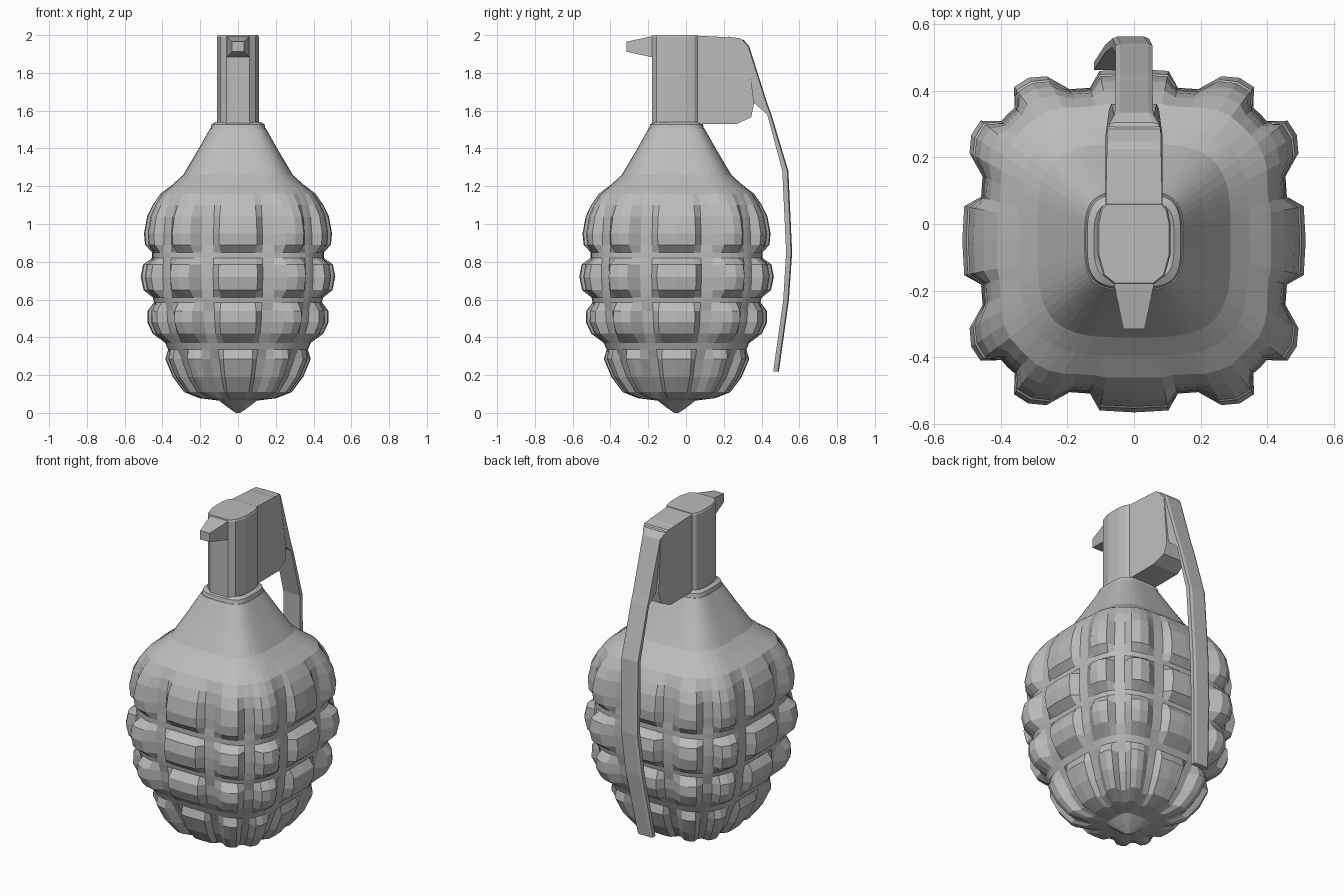
import bpy, bmesh, math

if "Cube" in bpy.data.objects:
    bpy.data.objects.remove(bpy.data.objects["Cube"])

metal = bpy.data.materials.new("grey metal")
metal.diffuse_color = (0.5, 0.5, 0.5, 1)
metal.use_nodes = True
metal.node_tree.nodes["Principled BSDF"].inputs["Base Color"].default_value = metal.diffuse_color
CY = -0.05  # body axis in y


def make(name, verts, faces):
    me = bpy.data.meshes.new(name)
    me.from_pydata(verts, [], faces)
    bm = bmesh.new()
    bm.from_mesh(me)
    bmesh.ops.recalc_face_normals(bm, faces=bm.faces)
    bm.to_mesh(me)
    bm.free()
    me.materials.append(metal)
    ob = bpy.data.objects.new(name, me)
    bpy.context.collection.objects.link(ob)
    return ob


def loft(name, rings):
    """Skin a list of equal-length rings and cap both ends."""
    n = len(rings[0])
    verts = [v for r in rings for v in r]
    faces = [(i * n + j, i * n + (j + 1) % n, (i + 1) * n + (j + 1) % n, (i + 1) * n + j)
             for i in range(len(rings) - 1) for j in range(n)]
    faces += [tuple(range(n)), tuple(range((len(rings) - 1) * n, len(rings) * n))]
    return make(name, verts, faces)


# Body: rounded-square rings; (height, groove radius, pad height)
rows = [(0.0, .012, 0), (.03, .055, 0), (.065, .10, 0), (.078, .18, .025), (.11, .25, .035),
        (.19, .305, .04), (.285, .345, .04), (.335, .37, 0), (.37, .385, 0),
        (.42, .412, .04), (.48, .43, .05), (.54, .435, .043), (.585, .445, 0), (.61, .45, 0),
        (.65, .455, .045), (.72, .46, .055), (.785, .458, .045), (.82, .455, 0), (.85, .455, 0),
        (.89, .452, .04), (.95, .452, .046), (1.04, .445, .036), (1.10, .432, .02),
        (1.16, .405, .006), (1.21, .345, 0), (1.26, .29, 0), (1.39, .213, 0), (1.505, .148, 0)]
# Angles across one side of the square: (degrees, pad weight)
cols = [(-45, 0), (-42, 0), (-38, .85), (-33, 1), (-28, .85), (-23, 0), (-16, 0), (-11.5, .9),
        (0, 1), (11.5, .9), (16, 0), (23, 0), (28, .85), (33, 1), (38, .85), (42, 0)]


def square_ring(z, r, h=0.0, n=3.6):
    ring = []
    for side in range(4):
        for deg, w in cols:
            a = math.radians(deg + 90 * side)
            c, s = math.cos(a), math.sin(a)
            k = (abs(c) ** n + abs(s) ** n) ** (-1 / n)
            rad = (r + h * w) * k
            ring.append((rad * c, CY + rad * s, z))
    return ring


loft("body", [square_ring(*r) for r in rows])

# Collar lip where the neck meets the fuze
loft("collar", [square_ring(1.50, .146), square_ring(1.528, .14),
                square_ring(1.54, .12), square_ring(1.525, .10)])

# Fuze column with chamfered front and back
half = [(.06, -.18), (.092, -.155), (.11, -.09), (.11, 0), (.10, .045), (.085, .062)]
plan = half + [(-x, y) for x, y in reversed(half)]
loft("fuze_column", [[(x, y, z) for x, y in plan] for z in (1.50, 1.99)]
     + [[(x * .96, -.06 + (y + .06) * .97, 2.0) for x, y in plan]])

# Lever housing behind the column
prof = [(.04, 1.53), (.27, 1.53), (.345, 1.565), (.36, 1.635), (.325, 1.94), (.285, 1.985), (.04, 1.998)]
widths = [.085, .085, .075, .068, .06, .08, .085]
loft("lever_housing", [[(s * w, y, z) for (y, z), w in zip(prof, widths)] for s in (-1, 1)])

# Front prong, tapering to the tip
loft("front_prong", [[(-w, y, a), (w, y, a), (w, y, b), (-w, y, b)]
                     for y, w, a, b in ((-.15, .062, 1.885, 1.998), (-.19, .058, 1.885, 1.992),
                                        (-.315, .032, 1.912, 1.965))])

# Safety lever: (height, inner y, outer y, centre x, half width)
lever = [(1.992, .22, .225, 0, .08), (1.975, .28, .305, 0, .075), (1.94, .315, .335, 0, .058),
         (1.64, .36, .43, 0, .055), (1.58, .43, .452, 0, .055), (1.28, .51, .542, 0, .055),
         (.85, .53, .562, -.01, .055), (.60, .515, .545, -.03, .055), (.22, .462, .492, -.07, .05)]
loft("safety_lever", [[(c - w, o - .006, z), (c - w * .75, o, z), (c + w * .75, o, z),
                       (c + w, o - .006, z), (c + w, i, z), (c - w, i, z)]
                      for z, i, o, c, w in lever])
